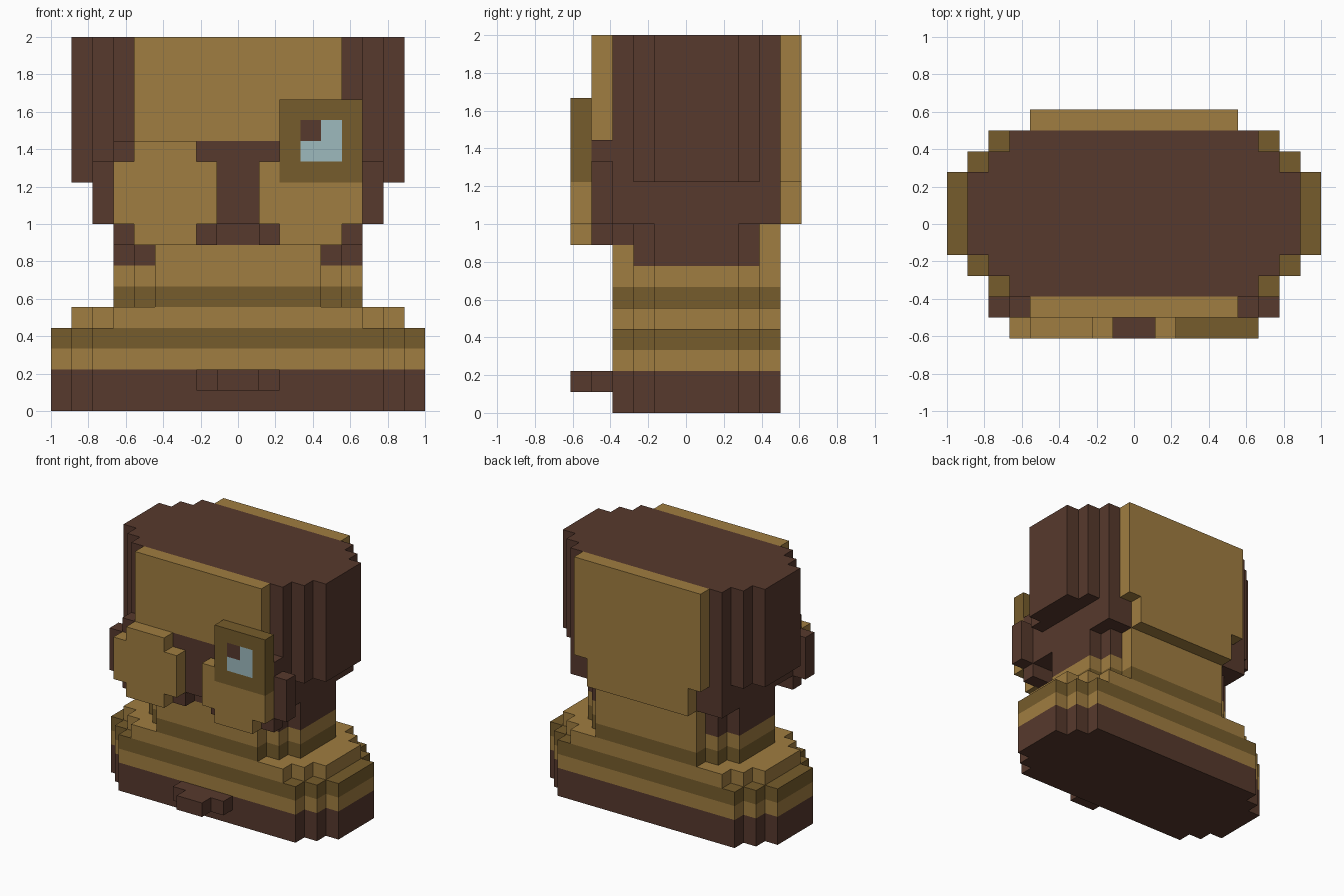
import bpy
import bmesh
from mathutils import Vector

old = bpy.data.objects.get("Cube")
if old:
    bpy.data.objects.remove(old, do_unlink=True)

U = 1 / 9  # edge of one block


def material(name, rgb):
    m = bpy.data.materials.new(name)
    m.use_nodes = True
    m.diffuse_color = (*rgb, 1)
    bsdf = next(n for n in m.node_tree.nodes if n.type == "BSDF_PRINCIPLED")
    bsdf.inputs["Base Color"].default_value = (*rgb, 1)
    return m


BROWN, TAN, OLIVE, GLASS = range(4)
PALETTE = [
    material("dark_brown", (0.095, 0.041, 0.026)),
    material("tan", (0.352, 0.206, 0.052)),
    material("olive_brown", (0.181, 0.107, 0.025)),
    material("pale_glass", (0.337, 0.491, 0.515)),
]


def finish(name, bm, rule):
    """Colour faces by rule(centre, normal) and scale blocks to size."""
    bmesh.ops.recalc_face_normals(bm, faces=bm.faces)
    for f in bm.faces:
        f.material_index = rule(f.calc_center_median(), f.normal)
    bmesh.ops.scale(bm, vec=(U, U, U), verts=bm.verts)
    mesh = bpy.data.meshes.new(name)
    bm.to_mesh(mesh)
    bm.free()
    for m in PALETTE:
        mesh.materials.append(m)
    obj = bpy.data.objects.new(name, mesh)
    bpy.context.collection.objects.link(obj)
    return obj


def add_box(bm, x, y, z):
    verts = bmesh.ops.create_cube(bm, size=1)["verts"]
    for v in verts:
        v.co = [r[0] if c < 0 else r[1] for c, r in zip(v.co, (x, y, z))]


def blocks(name, color, *boxes):
    bm = bmesh.new()
    for b in boxes:
        add_box(bm, *b)
    return finish(name, bm, lambda c, n: color)


def stepped_body(name, half, levels, rule):
    """Upright prism with three-step corners, banded at the given heights."""
    front, back = [], []
    for i in range(3):
        front.append((half + i, i - 3.5))
        back.append((half + i, 4.5 - i))
        if i < 2:
            front.append((half + i, i - 2.5))
            back.append((half + i, 3.5 - i))
    right = front + back[::-1]
    outline = right + [(-x, y) for x, y in reversed(right)]
    bm = bmesh.new()
    rings = [[bm.verts.new((x, y, z)) for x, y in outline] for z in levels]
    bm.faces.new(rings[0][::-1])
    bm.faces.new(rings[-1])
    count = len(outline)
    for a, b in zip(rings, rings[1:]):
        for i in range(count):
            j = (i + 1) % count
            bm.faces.new((a[i], a[j], b[j], b[i]))
    return finish(name, bm, rule)


# Banded shoulders and collar
def base_color(c, n):
    return BROWN if c.z < 2 else TAN if c.z < 3 else OLIVE


stepped_body("shoulder_base", 7, (0, 2, 3, 4), base_color)
stepped_body("collar", 6, (4, 5), lambda c, n: TAN)


# Neck: bands below, tan throat and nape, brown sides
def neck_color(c, n):
    if c.z < 6:
        return OLIVE
    if c.z < 7 or c.y > 3.6:
        return TAN
    return TAN if c.y < -2.6 and c.z < 8 else BROWN


stepped_body("neck", 4, (5, 6, 7, 8, 9), neck_color)

# Head
blocks("jaw", BROWN, ((-6, 6), (-3.5, 4.5), (9, 11)))
stepped_body("skull", 6, (11, 18), lambda c, n: BROWN)
blocks("forehead_plate", TAN, ((-5, 5), (-4.5, -3.5), (13, 18)))
blocks("back_plate", TAN,
       ((-5, 5), (4.5, 5.5), (11, 18)),
       ((-4, 4), (4.5, 5.5), (9, 11)))

# Brown face mask behind the round pads
MASK = (-4.5, -3.5)
blocks("face_mask", BROWN,
       ((-7, 7), MASK, (9, 12)),
       ((-6, 6), MASK, (12, 13)),
       ((-6, -1), MASK, (8, 9)),
       ((1, 6), MASK, (8, 9)))

# Round pads, the left one partly covered by the eyepiece
FRONT = (-5.5, -4.5)
blocks("right_eye_pad", TAN,
       ((-6, -1), FRONT, (9, 12)),
       ((-5, -2), FRONT, (8, 9)),
       ((-5, -2), FRONT, (12, 13)))
blocks("left_eye_pad", TAN,
       ((1, 6), FRONT, (9, 11)),
       ((2, 5), FRONT, (8, 9)),
       ((1, 2), FRONT, (11, 12)))

# Eyepiece with glass and a dark corner cut into its front face
bm = bmesh.new()
add_box(bm, (2, 6), FRONT, (11, 15))
for axis, cuts in (((1, 0, 0), (3, 4, 5)), ((0, 0, 1), (12, 13, 14))):
    for d in cuts:
        geom = bm.verts[:] + bm.edges[:] + bm.faces[:]
        bmesh.ops.bisect_plane(bm, geom=geom, plane_co=Vector(axis) * d, plane_no=axis)


def eyepiece_color(c, n):
    if n.y > -0.5 or not (3 < c.x < 5 and 12 < c.z < 14):
        return OLIVE
    return BROWN if c.x < 4 and c.z > 13 else GLASS


finish("eyepiece", bm, eyepiece_color)

# Small stepped clasp on the base
blocks("clasp", BROWN,
       ((-2, 2), (-4.5, -3.5), (1, 2)),
       ((-1, 1), (-5.5, -4.5), (1, 2)))
